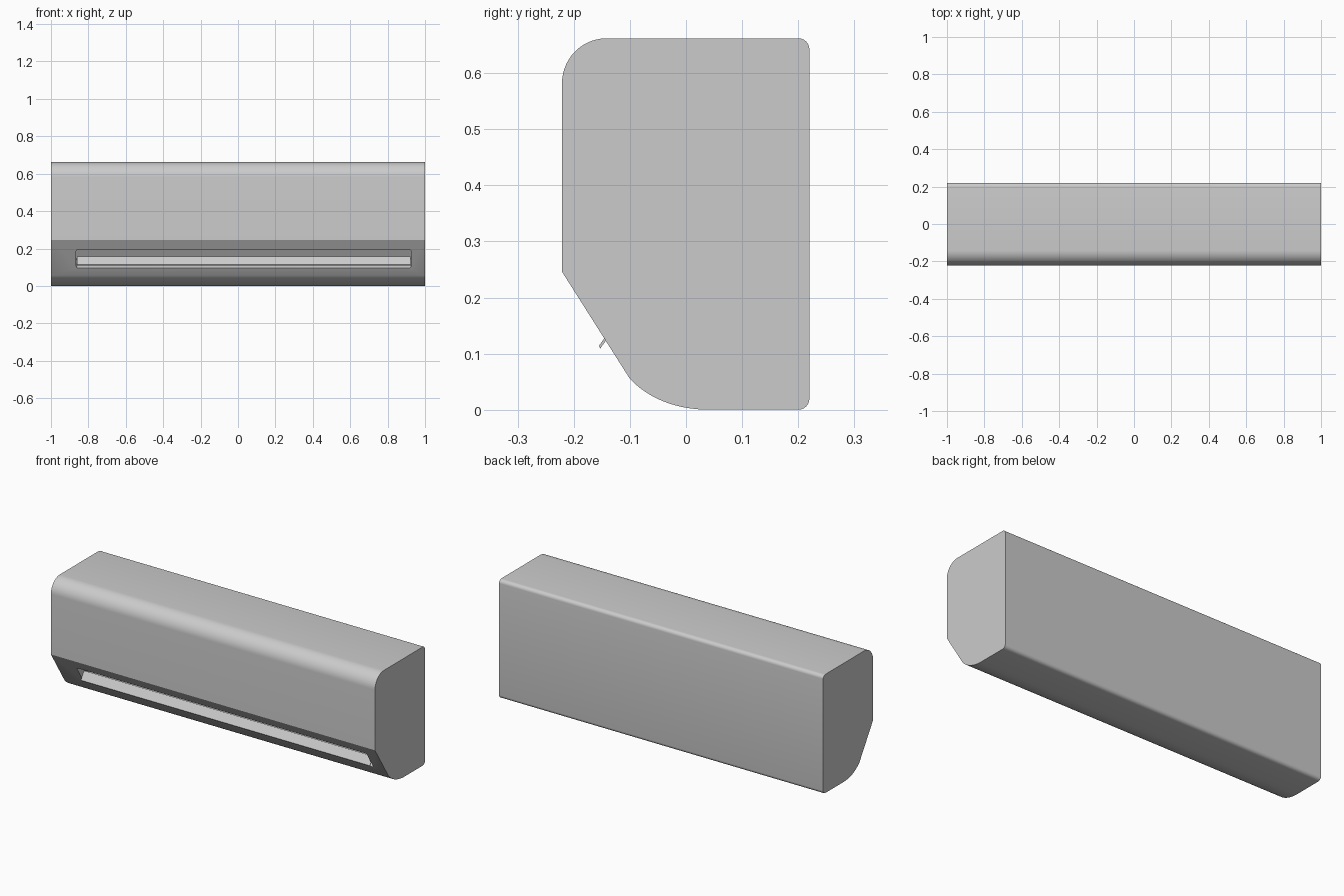
import bpy, bmesh, math
from mathutils import Vector

if "Cube" in bpy.data.objects:
    bpy.data.objects.remove(bpy.data.objects["Cube"])


def arc(cy, cz, r, a0, a1, n):
    return [(cy + r * math.cos(math.radians(a0 + (a1 - a0) * i / n)),
             cz + r * math.sin(math.radians(a0 + (a1 - a0) * i / n))) for i in range(n + 1)]


def prism(name, points, offset):
    """Extrude a closed 3D outline along an offset vector."""
    bm = bmesh.new()
    face = bm.faces.new([bm.verts.new(p) for p in points])
    ext = bmesh.ops.extrude_face_region(bm, geom=[face])
    bmesh.ops.translate(bm, vec=offset, verts=[v for v in ext['geom'] if isinstance(v, bmesh.types.BMVert)])
    bmesh.ops.recalc_face_normals(bm, faces=bm.faces)
    mesh = bpy.data.meshes.new(name)
    bm.to_mesh(mesh)
    bm.free()
    obj = bpy.data.objects.new(name, mesh)
    bpy.context.collection.objects.link(obj)
    return obj


def smooth(obj):
    bpy.ops.object.select_all(action='DESELECT')
    obj.select_set(True)
    bpy.context.view_layer.objects.active = obj
    bpy.ops.object.shade_smooth_by_angle(angle=math.radians(25))


# Housing: side profile extruded along the full width
profile = arc(0.20, 0.02, 0.02, -90, 0, 6)
profile += arc(0.20, 0.642, 0.02, 0, 90, 6)
profile += arc(-0.141, 0.582, 0.08, 90, 180, 14)
profile.append((-0.221, 0.246))
p0, p1, p2 = Vector((-0.10, 0.055)), Vector((-0.05, 0.003)), Vector((0.035, 0.0))
for i in range(13):
    t = i / 12
    profile.append(tuple(p0 * (1 - t) ** 2 + p1 * 2 * t * (1 - t) + p2 * t * t))
housing = prism("housing", [(-1, y, z) for y, z in profile], Vector((2, 0, 0)))

# Air outlet: rounded slot cut square into the slanted lower face
slope = Vector((0, -0.535, 0.845))
inward = Vector((0, 0.845, 0.535))
center = Vector((0.03, -0.157, 0.145))
hw, hh, r = 0.895, 0.059, 0.012
outline = []
for sx, sy, a in ((1, 1, 0), (-1, 1, 90), (-1, -1, 180), (1, -1, 270)):
    outline += arc(sx * (hw - r), sy * (hh - r), r, a, a + 90, 5)
cutter = prism("slot_cutter",
               [center + Vector((u, 0, 0)) + slope * v - inward * 0.04 for u, v in outline],
               inward * 0.12)
cutter.hide_render = True
cut = housing.modifiers.new("outlet", 'BOOLEAN')
cut.object = cutter
cut.operation = 'DIFFERENCE'
cut.solver = 'EXACT'
bpy.context.view_layer.objects.active = housing
bpy.ops.object.modifier_apply(modifier=cut.name)
bpy.data.objects.remove(cutter)
smooth(housing)

# Air flap: thin slat leaning out of the slot
flap_profile = [(-0.155, 0.114), (-0.153, 0.109), (-0.121, 0.152), (-0.125, 0.156)]
flap = prism("air_flap", [(-0.862, y, z) for y, z in flap_profile], Vector((1.784, 0, 0)))
